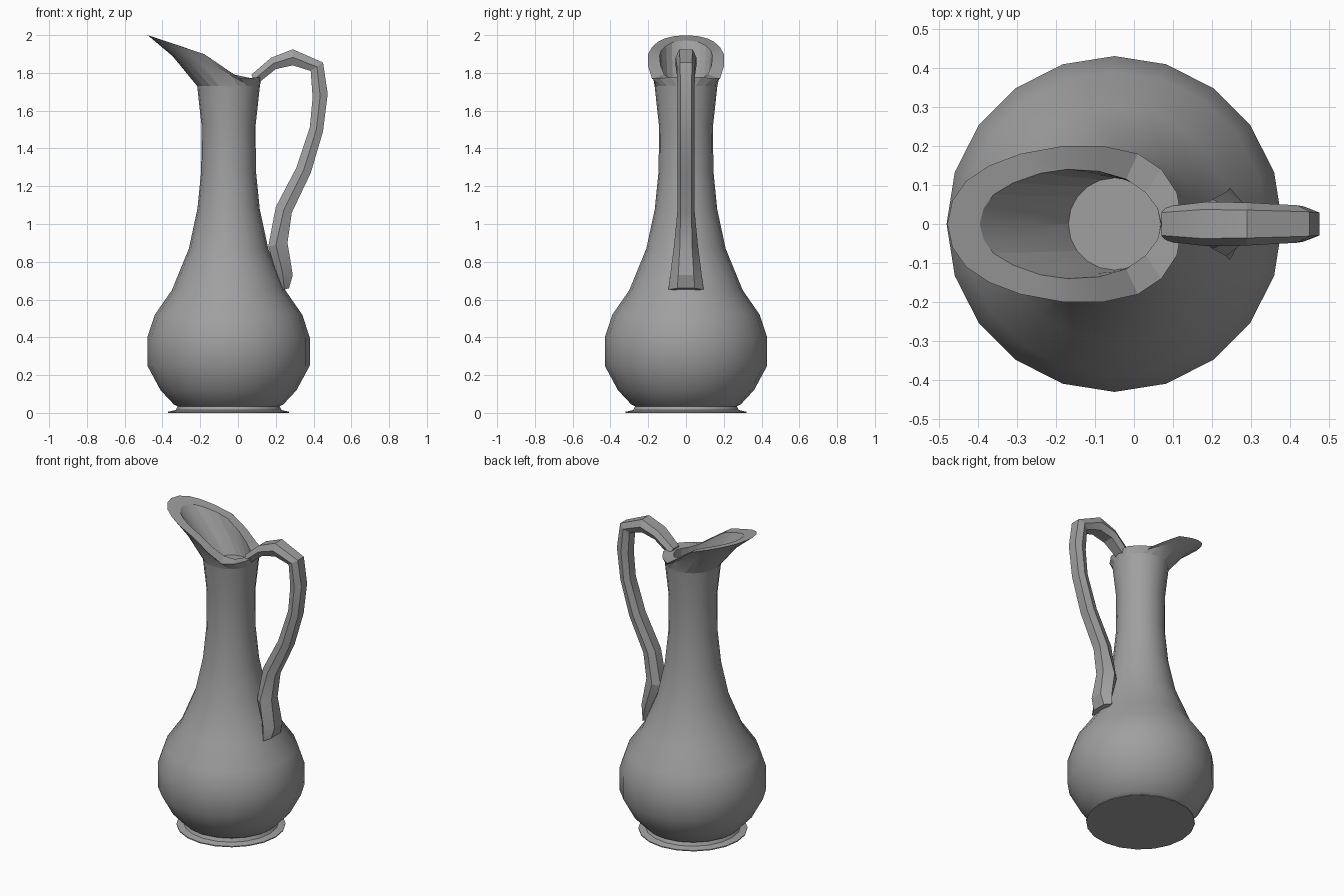
import bpy, bmesh, math
from mathutils import Vector

if "Cube" in bpy.data.objects:
    bpy.data.objects.remove(bpy.data.objects["Cube"], do_unlink=True)

GREY = 0.35
SIDES = 20
AXIS = -0.05   # x of the jug's axis

clay = bpy.data.materials.new("grey clay")
clay.use_nodes = True
clay.diffuse_color = (GREY, GREY, GREY, 1)
clay.node_tree.nodes["Principled BSDF"].inputs["Base Color"].default_value = (GREY, GREY, GREY, 1)


def loft(name, rings, cap_start, cap_end, smooth_angle):
    """Skin a list of equal-length point rings into one object."""
    bm = bmesh.new()
    loops = [[bm.verts.new(p) for p in ring] for ring in rings]
    for a, b in zip(loops, loops[1:]):
        n = len(a)
        for i in range(n):
            j = (i + 1) % n
            bm.faces.new((a[i], a[j], b[j], b[i]))
    if cap_start:
        bm.faces.new(loops[0][::-1])
    if cap_end:
        bm.faces.new(loops[-1])
    bmesh.ops.recalc_face_normals(bm, faces=bm.faces)
    mesh = bpy.data.meshes.new(name)
    bm.to_mesh(mesh)
    bm.free()
    mesh.materials.append(clay)
    obj = bpy.data.objects.new(name, mesh)
    bpy.context.collection.objects.link(obj)
    bpy.ops.object.select_all(action='DESELECT')
    obj.select_set(True)
    bpy.context.view_layer.objects.active = obj
    bpy.ops.object.shade_smooth_by_angle(angle=math.radians(smooth_angle))
    return obj


def circle(r, z):
    """Ring round the axis, starting at the spout side."""
    angles = [math.pi - math.tau * i / SIDES for i in range(SIDES)]
    return [Vector((AXIS + r * math.cos(a), r * math.sin(a), z)) for a in angles]


def rim_height(x):
    """Height of the lip, falling from the spout tip to the handle."""
    if x < -0.18:
        return 1.90 + (-0.18 - x) / 3
    if x < 0.01:
        return 1.90 - (x + 0.18) * 0.68
    return 1.77 + max(0, x - 0.06) * 0.15


def lip(half):
    """Mirror half a lip outline and lay it on the rim height."""
    outline = half + [(x, -y) for x, y in half[-2:0:-1]]
    return [Vector((x, y, rim_height(x))) for x, y in outline]


def between(a, b, t, lift):
    return [p.lerp(q, t) + Vector((0, 0, lift * max(0, (max(p.z, q.z) - 1.77) / 0.23)))
            for p, q in zip(a, b)]


# Foot, belly and neck
profile = [(0.32, 0), (0.32, 0.006), (0.28, 0.015), (0.27, 0.035), (0.29, 0.045),
           (0.36, 0.12), (0.43, 0.25), (0.43, 0.40), (0.39, 0.52), (0.30, 0.65),
           (0.21, 0.87), (0.165, 1.08), (0.145, 1.28), (0.143, 1.52), (0.166, 1.73)]
loft("jug_body", [circle(r, z) for r, z in profile], True, False, 40)

# Spout with outer wall, flat lip, inner wall and inner floor
outer = lip([(-0.478, 0), (-0.465, 0.06), (-0.43, 0.11), (-0.37, 0.15), (-0.29, 0.18),
             (-0.18, 0.20), (-0.08, 0.20), (0.01, 0.18), (0.07, 0.14), (0.11, 0.08), (0.125, 0)])
inner = lip([(-0.395, 0), (-0.385, 0.04), (-0.36, 0.075), (-0.31, 0.105), (-0.24, 0.13),
             (-0.17, 0.14), (-0.09, 0.135), (-0.02, 0.115), (0.03, 0.08), (0.06, 0.04), (0.07, 0)])
neck_top = circle(0.166, 1.73)
floor = circle(0.118, 1.69)
loft("spout", [neck_top, between(neck_top, outer, 0.5, 0.025), outer, inner,
               between(inner, floor, 0.6, 0.015), floor], False, True, 15)

# Handle: outer point, inner point, half width, position of the widest point
sections = [((0.07, 1.79), (0.10, 1.74), 0.045, 0.5),
            ((0.175, 1.88), (0.20, 1.82), 0.057, 0.5),
            ((0.29, 1.925), (0.29, 1.84), 0.055, 0.5),
            ((0.45, 1.855), (0.385, 1.81), 0.048, 0.5),
            ((0.475, 1.69), (0.395, 1.67), 0.045, 0.5),
            ((0.45, 1.49), (0.38, 1.51), 0.045, 0.5),
            ((0.385, 1.27), (0.31, 1.30), 0.045, 0.5),
            ((0.285, 1.06), (0.20, 1.09), 0.045, 0.5),
            ((0.262, 0.90), (0.16, 0.88), 0.063, 0.6),
            ((0.29, 0.73), (0.20, 0.75), 0.082, 0.6),
            ((0.27, 0.66), (0.235, 0.65), 0.093, 0.7)]
rings = []
for (ox, oz), (ix, iz), w, t in sections:
    o, i = Vector((ox, 0, oz)), Vector((ix, 0, iz))
    m = o.lerp(i, t)
    side = Vector((0, w, 0))
    face = side * (0.65 if oz > 1 else 0.5)
    rings.append([o - face, o + face, m + side, i + face, i - face, m - side])
loft("handle", rings, True, True, 20)
